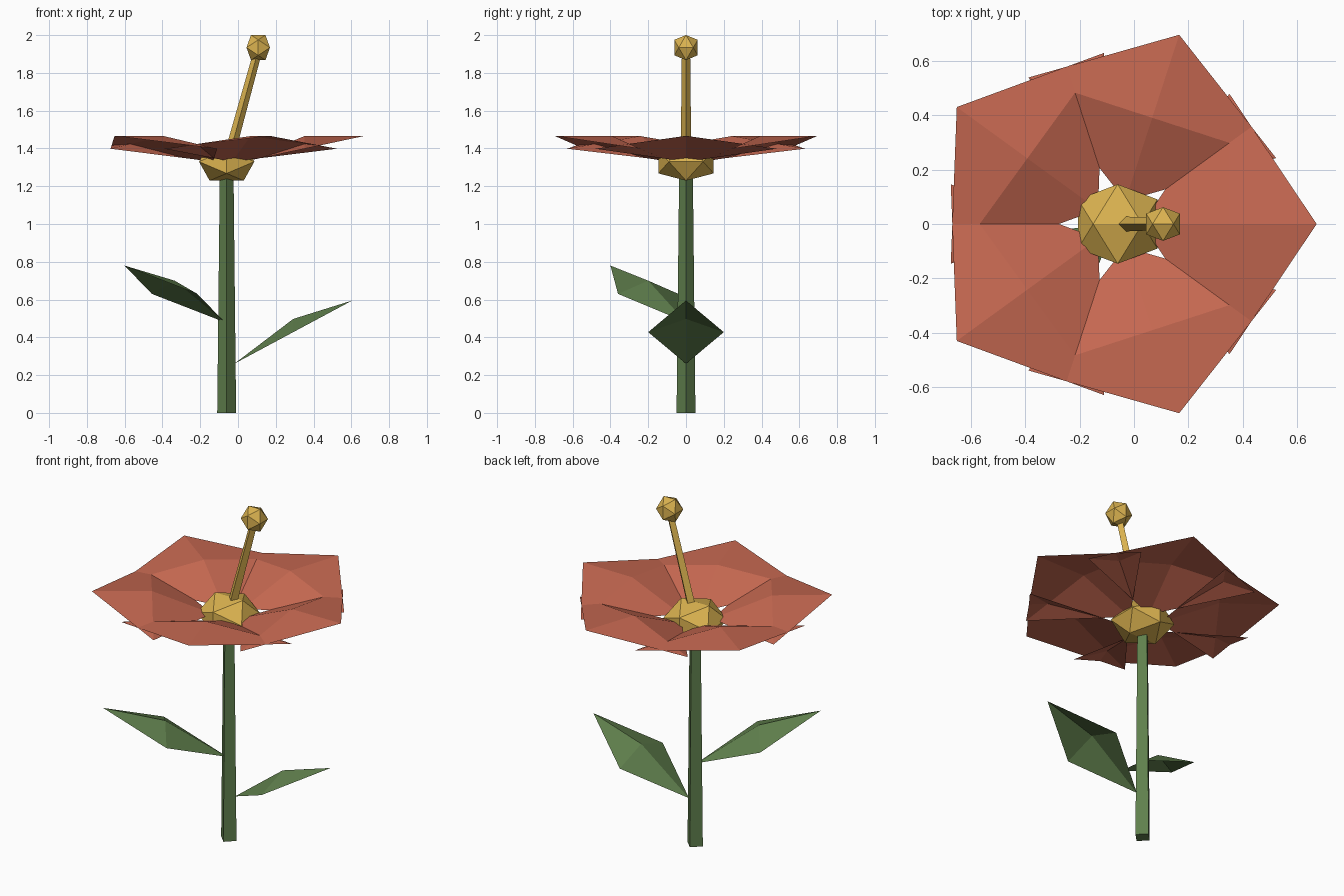
import bpy
from math import radians
from mathutils import Matrix, Vector

if "Cube" in bpy.data.objects:
    bpy.data.objects.remove(bpy.data.objects["Cube"])


def material(name, rgb):
    mat = bpy.data.materials.new(name)
    mat.use_nodes = True
    mat.diffuse_color = (*rgb, 1)
    mat.node_tree.nodes["Principled BSDF"].inputs["Base Color"].default_value = (*rgb, 1)
    return mat


RED = material("petal red", (0.57, 0.14, 0.083))
GOLD = material("pollen gold", (0.71, 0.45, 0.08))
GREEN = material("leaf green", (0.117, 0.215, 0.074))
AXIS_X = -0.06


def add_mesh(name, verts, faces, mat):
    mesh = bpy.data.meshes.new(name)
    mesh.from_pydata(verts, [], faces)
    mesh.materials.append(mat)
    obj = bpy.data.objects.new(name, mesh)
    bpy.context.collection.objects.link(obj)
    return obj


def blade(name, origin, angle, start, end, half_width, lift, mat):
    """Diamond sheet from start to end (radius, height), with a raised middle."""
    a, b = Vector((start[0], 0, start[1])), Vector((end[0], 0, end[1]))
    mid = (a + b) / 2
    side = Vector((0, half_width, 0))
    points = [a, mid - side, b, mid + side, mid + Vector((0, 0, lift))]
    turn = Matrix.Translation(origin) @ Matrix.Rotation(radians(angle), 4, "Z")
    faces = [(i, (i + 1) % 4, 4) for i in range(4)]
    return add_mesh(name, [turn @ p for p in points], faces, mat)


def rod(name, bottom, top, r_bottom, r_top, mat):
    """Four-sided tapered rod with its corners on the axes."""
    bottom, top = Vector(bottom), Vector(top)
    tilt = Vector((0, 0, 1)).rotation_difference(top - bottom).to_matrix()
    corners = [Vector(c) for c in ((1, 0, 0), (0, 1, 0), (-1, 0, 0), (0, -1, 0))]
    verts = [p + tilt @ c * r for p, r in ((bottom, r_bottom), (top, r_top)) for c in corners]
    faces = [(i, (i + 1) % 4, (i + 1) % 4 + 4, i + 4) for i in range(4)]
    return add_mesh(name, verts, faces + [(3, 2, 1, 0), (4, 5, 6, 7)], mat)


def nugget(name, centre, radii, mat):
    """Twenty-sided ball lying with an edge on top, along x."""
    bpy.ops.mesh.primitive_ico_sphere_add(subdivisions=1, radius=1)
    obj = bpy.context.object
    obj.name = name
    # Align one edge with x at the top, using the edge midpoint as up
    mesh = obj.data
    edge = mesh.edges[0]
    p, q = (mesh.vertices[i].co.copy() for i in edge.vertices)
    x, z = (p - q).normalized(), (p + q).normalized()
    mesh.transform(Matrix((x, z.cross(x), z)).to_4x4())
    mesh.transform(Matrix.Diagonal((*radii, 1)))
    mesh.transform(Matrix.Translation(centre))
    mesh.materials.append(mat)
    return obj


# Stem and its two leaves
rod("stem", (AXIS_X, 0, 0), (AXIS_X, 0, 1.3), 0.05, 0.036, GREEN)
blade("leaf_left", (0, 0, 0), 0, (-0.02, 0.26), (0.605, 0.595), 0.2, 0.07, GREEN)
blade("leaf_right", (-0.07, 0, 0), 217, (0, 0.48), (0.665, 0.78), 0.2, 0.07, GREEN)

# Ring of five overlapping petals
for k in range(5):
    blade(f"petal_{k + 1}", (AXIS_X, 0, 0), 72 * k,
          (0.09, 1.33), (0.733, 1.467), 0.48, 0.067, RED)

# Flower centre, stalk and pollen tip
nugget("flower_centre", (AXIS_X, 0, 1.33), (0.172, 0.172, 0.118), GOLD)
rod("pistil", (-0.05, 0, 1.35), (0.107, 0, 1.92), 0.028, 0.022, GOLD)
nugget("pollen_tip", (0.107, 0, 1.934), (0.073, 0.073, 0.078), GOLD)
